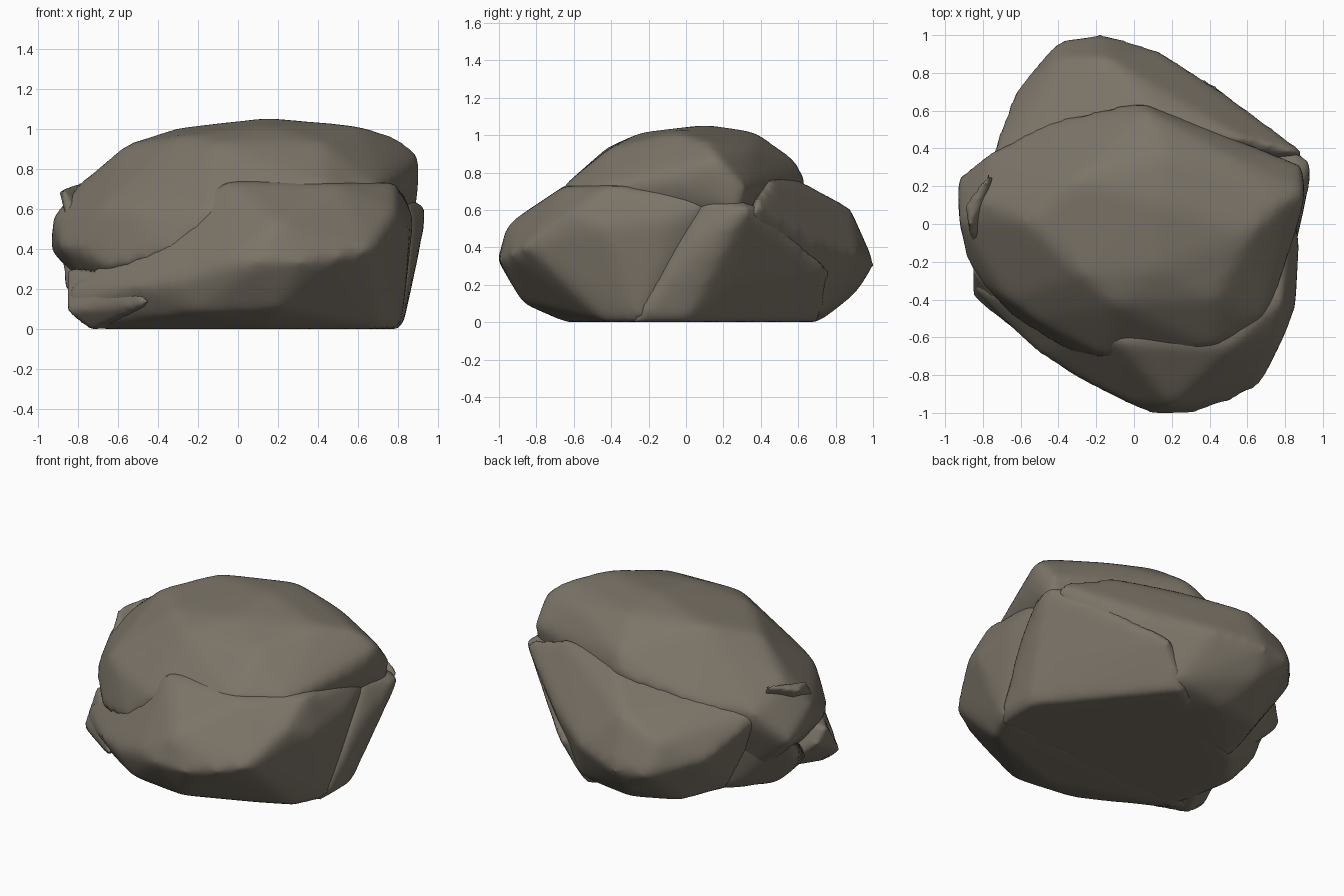
import bpy
import bmesh
from mathutils import Vector

default_cube = bpy.data.objects.get("Cube")
if default_cube:
    bpy.data.objects.remove(default_cube, do_unlink=True)

# One weathered stone colour for the whole boulder
stone = bpy.data.materials.new("warm_grey_stone")
stone.use_nodes = True
stone_colour = (0.2, 0.175, 0.138, 1)
stone.diffuse_color = stone_colour
shader = next(n for n in stone.node_tree.nodes if n.type == 'BSDF_PRINCIPLED')
shader.inputs["Base Color"].default_value = stone_colour
shader.inputs["Roughness"].default_value = 0.9


def bounds(points):
    """Smallest and largest corner of a set of points."""
    low = Vector([min(p[axis] for p in points) for axis in range(3)])
    high = Vector([max(p[axis] for p in points) for axis in range(3)])
    return low, high


def worn_lump(name, corners, voxel=0.03, wear=10):
    """Hull around a few corner points (in hundredths), worn round by smoothing."""
    points = [Vector(c) / 100 for c in corners]
    bm = bmesh.new()
    for point in points:
        bm.verts.new(point)
    hull = bmesh.ops.convex_hull(bm, input=bm.verts)
    spare = set(hull["geom_interior"] + hull["geom_unused"])
    spare_verts = [v for v in spare if isinstance(v, bmesh.types.BMVert)]
    bmesh.ops.delete(bm, geom=spare_verts, context='VERTS')
    bmesh.ops.recalc_face_normals(bm, faces=bm.faces)
    mesh = bpy.data.meshes.new(name)
    bm.to_mesh(mesh)
    bm.free()

    lump = bpy.data.objects.new(name, mesh)
    bpy.context.collection.objects.link(lump)
    remesh = lump.modifiers.new("even_grain", 'REMESH')
    remesh.mode = 'VOXEL'
    remesh.voxel_size = voxel
    smooth = lump.modifiers.new("wear", 'SMOOTH')
    smooth.factor = 0.5
    smooth.iterations = wear

    # Bake the wear, then let the lump regain the extent of its corners
    graph = bpy.context.evaluated_depsgraph_get()
    worn = bpy.data.meshes.new_from_object(lump.evaluated_get(graph))
    lump.modifiers.clear()
    lump.data = worn
    worn.name = name
    low, high = bounds(points)
    worn_low, worn_high = bounds([v.co for v in worn.vertices])
    for vert in worn.vertices:
        for axis in range(3):
            t = (vert.co[axis] - worn_low[axis]) / (worn_high[axis] - worn_low[axis])
            vert.co[axis] = low[axis] + t * (high[axis] - low[axis])
    for face in worn.polygons:
        face.use_smooth = True
    worn.materials.clear()
    worn.materials.append(stone)
    return lump


# Large domed cap that overhangs the front left
worn_lump("upper_boulder", [
    (-93, 23, 41), (-91, 0, 57), (-87, -20, 42), (-78, -33, 42),
    (-62, -50, 31), (-32, -68, 39), (-14, -70, 60), (43, -66, 72),
    (70, -51, 70), (86, 0, 75), (90, 16, 87), (87, 30, 72),
    (88, 26, 60), (77, 10, 96), (60, -6, 101), (15, 10, 105),
    (-30, 22, 100), (-55, 0, 92), (-27, -27, 96), (-65, -40, 62),
    (-52, -50, 61), (-10, -42, 93), (42, -40, 93), (15, 36, 101),
    (8, 57, 86), (3, 63, 74), (-43, 53, 65), (-75, 36, 60),
    (-72, -15, 22), (60, 30, 30), (-60, 20, 10), (-78, 10, 73),
    (50, 34, 93), (67, 37, 74), (12, -24, 101),
], wear=13)

# Low shelf sloping out to the front
worn_lump("front_boulder", [
    (10, -100, 33), (33, -99, 33), (52, -93, 36), (67, -85, 40),
    (20, -95, 52), (78, -62, 58), (85, -45, 50), (87, -10, 55),
    (78, -42, 73), (-6, -63, 74), (50, -66, 72), (-30, -81, 23),
    (-50, -68, 21), (-84, -34, 20), (-84, -36, 8), (-73, -35, 0),
    (-20, -79, 8), (20, -87, 10), (15, -65, 0), (72, -44, 0),
    (81, -25, 0), (82, 18, 68), (-50, 0, 25), (-5, -93, 35),
])

# Wedge leaning out at the back
worn_lump("back_boulder", [
    (-17, 100, 31), (-40, 96, 31), (-62, 69, 37), (-77, 27, 59),
    (-40, 87, 50), (12, 91, 35), (45, 69, 42), (88, 37, 63),
    (30, 45, 77), (-50, 45, 65), (55, 45, 76), (-15, 87, 61),
    (10, 59, 76), (25, 71, 4), (-10, 71, 0), (-40, 63, 3),
    (-20, 90, 15), (-49, 29, 0), (60, 20, 0),
])

# Flat-bottomed body that ties the boulders together
worn_lump("base_boulder", [
    (-69, 7, 0), (-73, -16, 8), (80, -28, 0), (80, 0, 0),
    (22, 71, 0), (-50, 30, 0), (-87, 8, 22), (85, -3, 40),
    (93, 31, 59), (-88, 20, 42), (38, 76, 27), (75, 25, 22),
    (0, 0, 60), (-60, -40, 0), (85, 37, 62), (82, 10, 66),
])

# Chip and spur breaking the outline
worn_lump("left_chip", [
    (-89, 10, 68), (-86, -10, 56), (-77, 26, 73), (-79, -11, 56),
    (-70, 10, 40), (-87, 0, 69),
], voxel=0.015, wear=3)
worn_lump("front_left_spur", [
    (-85, -37, 9), (-85, -23, 30), (-73, -36, 0), (-45, -69, 13),
    (-55, -20, 28), (-82, -18, 20), (-60, -10, 2), (-55, -58, 25),
], voxel=0.02, wear=5)
